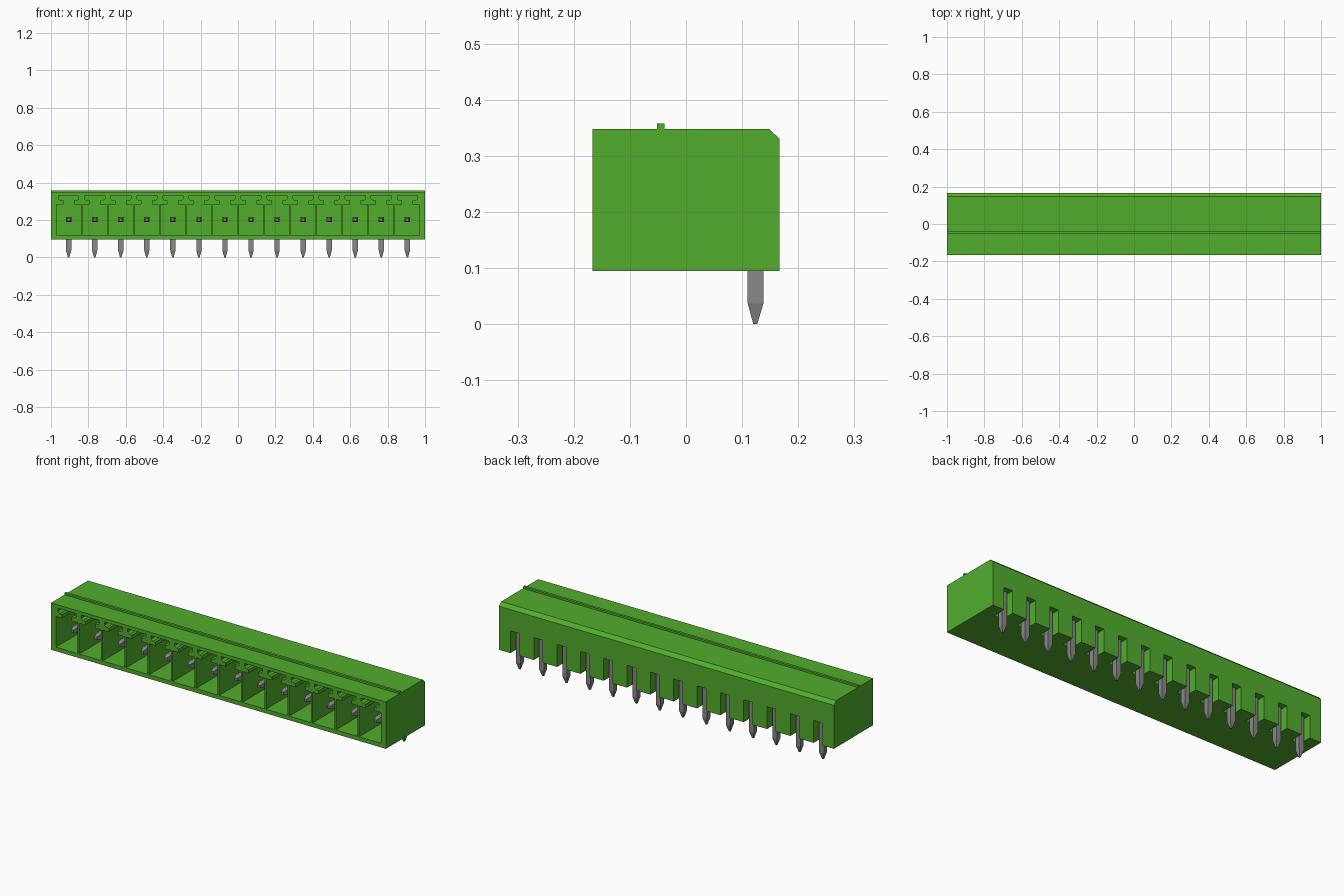
import bpy, bmesh

if "Cube" in bpy.data.objects:
    bpy.data.objects.remove(bpy.data.objects["Cube"], do_unlink=True)

COUNT, PITCH = 14, 0.1393
CENTRES = [(i - (COUNT - 1) / 2) * PITCH for i in range(COUNT)]


def material(name, color, roughness):
    m = bpy.data.materials.new(name)
    m.use_nodes = True
    m.diffuse_color = color
    bsdf = m.node_tree.nodes["Principled BSDF"]
    bsdf.inputs["Base Color"].default_value = color
    bsdf.inputs["Roughness"].default_value = roughness
    return m


green = material("green plastic", (0.085, 0.42, 0.027, 1), 0.5)
grey = material("grey metal", (0.25, 0.25, 0.25, 1), 0.5)


def loft(bm, rings):
    """Skin a closed tube through rings of equal point count."""
    loops = [[bm.verts.new(p) for p in ring] for ring in rings]
    n = len(loops[0])
    for a, b in zip(loops, loops[1:]):
        for i in range(n):
            j = (i + 1) % n
            bm.faces.new((a[i], a[j], b[j], b[i]))
    bm.faces.new(loops[0][::-1])
    bm.faces.new(loops[-1])


def finish(name, bm, mat):
    bmesh.ops.recalc_face_normals(bm, faces=bm.faces)
    mesh = bpy.data.meshes.new(name)
    bm.to_mesh(mesh)
    bm.free()
    mesh.materials.append(mat)
    obj = bpy.data.objects.new(name, mesh)
    bpy.context.collection.objects.link(obj)
    return obj


# Housing: side profile with a rear chamfer and a thin ridge on top
profile = [(-0.167, 0.095), (0.167, 0.095), (0.167, 0.330), (0.148, 0.348),
           (-0.038, 0.348), (-0.038, 0.358), (-0.052, 0.358), (-0.052, 0.348),
           (-0.167, 0.348)]
bm = bmesh.new()
loft(bm, [[(x, y, z) for y, z in profile] for x in (-1, 1)])
housing = finish("housing", bm, green)

# Cutters: front sockets with a keyed slot above, and rear pin notches
half = [(0.065, 0.117), (0.065, 0.283), (0.028, 0.283), (0.028, 0.303),
        (0.042, 0.303), (0.054, 0.313), (0.054, 0.330)]
socket = half + [(-x, z) for x, z in reversed(half)]
notch = [(0.026, 0.05), (0.026, 0.216), (-0.026, 0.216), (-0.026, 0.05)]
bm = bmesh.new()
for cx in CENTRES:
    loft(bm, [[(cx + x, y, z) for x, z in socket] for y in (-0.25, 0.07)])
    loft(bm, [[(cx + x, y, z) for x, z in notch] for y in (0.095, 0.25)])
cutter = finish("housing_cutter", bm, green)
cutter.hide_render = True

mod = housing.modifiers.new("openings", "BOOLEAN")
mod.operation = "DIFFERENCE"
mod.solver = "EXACT"
mod.object = cutter
bpy.context.view_layer.objects.active = housing
bpy.ops.object.modifier_apply(modifier=mod.name)
bpy.data.objects.remove(cutter, do_unlink=True)

# Contact pins: square L-shaped wire, tapered at both ends
# each section: inner (y, z), outer (y, z), half width in x
sections = [((0.120, 0.0), (0.127, 0.0), 0.004),
            ((0.110, 0.037), (0.138, 0.037), 0.014),
            ((0.110, 0.188), (0.138, 0.216), 0.014),
            ((-0.095, 0.188), (-0.095, 0.216), 0.014),
            ((-0.120, 0.195), (-0.120, 0.209), 0.007)]
bm = bmesh.new()
rings = []
for inner, outer, w in sections:
    rings.append([(-w, *inner), (w, *inner), (w, *outer), (-w, *outer)])
loft(bm, rings)
first = finish("contact_pin_1", bm, grey)
first.location.x = CENTRES[0]
for i, cx in enumerate(CENTRES[1:], 2):
    pin = bpy.data.objects.new(f"contact_pin_{i}", first.data)
    pin.location.x = cx
    bpy.context.collection.objects.link(pin)
